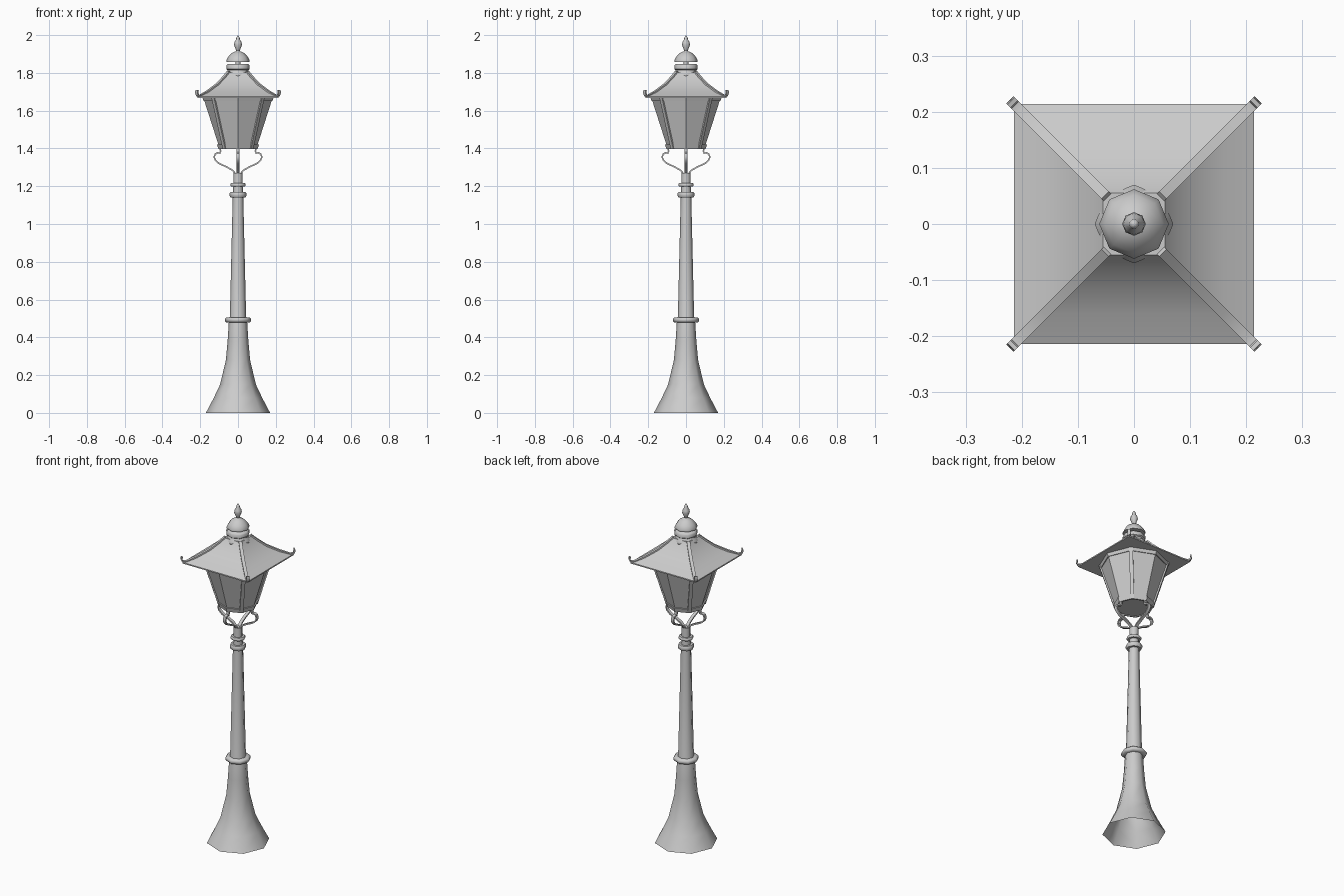
import bpy, bmesh
from math import sin, cos, pi, sqrt
from mathutils import Vector

if "Cube" in bpy.data.objects:
    bpy.data.objects.remove(bpy.data.objects["Cube"])


def finish(name, bm, angle):
    bmesh.ops.recalc_face_normals(bm, faces=bm.faces)
    me = bpy.data.meshes.new(name)
    bm.to_mesh(me)
    bm.free()
    ob = bpy.data.objects.new(name, me)
    bpy.context.collection.objects.link(ob)
    bpy.ops.object.select_all(action='DESELECT')
    ob.select_set(True)
    bpy.context.view_layer.objects.active = ob
    if angle:
        bpy.ops.object.shade_smooth_by_angle(angle=angle)
    return ob


def lathe(name, profile, sides=8, phase=0.0, angle=0.9):
    """Spin (radius, z) points into a faceted solid; radius 0 makes a point."""
    bm = bmesh.new()
    rings = []
    for r, z in profile:
        n = 1 if r == 0 else sides
        rings.append([bm.verts.new((r * cos(phase + 2 * pi * i / sides),
                                    r * sin(phase + 2 * pi * i / sides), z))
                      for i in range(n)])
    for a, b in zip(rings, rings[1:]):
        for i in range(sides):
            j = (i + 1) % sides
            quad = [a[i % len(a)], a[j % len(a)], b[j % len(b)], b[i % len(b)]]
            bm.faces.new(list(dict.fromkeys(quad)))
    return finish(name, bm, angle)


def four_strips(name, path, width, thick, phase, angle=0.7):
    """Sweep a flat bar along a (radius, z) path, repeated four times round."""
    bm = bmesh.new()
    pts = [Vector(p) for p in path]
    for k in range(4):
        a = phase + k * pi / 2
        out, side = Vector((cos(a), sin(a), 0)), Vector((-sin(a), cos(a), 0))
        rings = []
        for i, p in enumerate(pts):
            t = (pts[min(i + 1, len(pts) - 1)] - pts[max(i - 1, 0)]).normalized()
            n = out * -t.y + Vector((0, 0, t.x))
            c = out * p.x + Vector((0, 0, p.y))
            rings.append([bm.verts.new(c + side * s * width / 2 + n * u * thick / 2)
                          for s, u in ((-1, -1), (1, -1), (1, 1), (-1, 1))])
        for r, q in zip(rings, rings[1:]):
            for i in range(4):
                bm.faces.new((r[i], r[(i + 1) % 4], q[(i + 1) % 4], q[i]))
        bm.faces.new(rings[0])
        bm.faces.new(rings[-1])
    return finish(name, bm, angle)


def collar(name, r, z, h, inner):
    """Rounded ring around the post."""
    lathe(name, [(inner, z - h), (r * .9, z - h), (r, z - h * .4),
                 (r, z + h * .4), (r * .9, z + h), (inner, z + h)])


# Flared post, open underneath
lathe("post", [(.17, 0), (.128, .08), (.095, .15), (.064, .28), (.055, .38), (.048, .49),
               (.043, .51), (.028, 1.14), (.025, 1.2), (.025, 1.27), (0, 1.27)])
collar("lower_collar", .069, .492, .013, .04)
collar("upper_collar", .045, 1.155, .014, .02)
collar("top_collar", .041, 1.207, .009, .02)

# Curled brackets carrying the lantern
four_strips("brackets", [(.012, 1.265), (.03, 1.285), (.06, 1.302), (.1, 1.32), (.12, 1.338),
                         (.126, 1.355), (.12, 1.371), (.107, 1.377), (.096, 1.375),
                         (.092, 1.385), (.095, 1.402)], .018, .008, 0)

# Eight-sided lantern with frame
lathe("lantern_glass", [(0, 1.402), (.098, 1.402), (.184, 1.67)], angle=0)
lathe("lantern_base_frame", [(.095, 1.397), (.104, 1.397), (.112, 1.422),
                             (.1, 1.422), (.095, 1.397)], angle=0)
lathe("lantern_top_frame", [(.176, 1.65), (.182, 1.65), (.189, 1.67), (.18, 1.67)], angle=0)
four_strips("lantern_corner_bars", [(.102, 1.4), (.185, 1.668)], .02, .008, pi / 4, 0)

# Square concave roof with hip bars ending in upturned tips
q = sqrt(2)
lathe("roof", [(0, 1.668), (.214 * q, 1.668), (.214 * q, 1.675), (.16 * q, 1.701),
               (.11 * q, 1.738), (.072 * q, 1.778), (.055 * q, 1.803), (0, 1.803)],
      sides=4, phase=pi / 4, angle=.5)
four_strips("roof_hip_bars", [(.07, 1.808), (.102, 1.78), (.155, 1.74), (.226, 1.703), (.285, 1.678),
                              (.302, 1.68), (.309, 1.694), (.306, 1.708)], .018, .008, pi / 4)

# Stacked vent, cap and finial
lathe("vent_rings", [(.06, 1.775), (.07, 1.783), (.07, 1.795), (.055, 1.806), (.055, 1.815),
                     (.062, 1.82), (.062, 1.838), (.055, 1.846), (0, 1.846)])
lathe("vent_neck", [(.012, 1.84), (.012, 1.87)])
lathe("cap", [(0, 1.862), (.062, 1.858), (.062, 1.866), (.052, 1.885), (.035, 1.903),
              (.022, 1.91), (.01, 1.915), (.008, 1.922)])
lathe("finial", [(.008, 1.915), (.012, 1.925), (.021, 1.947), (.019, 1.962), (.01, 1.978),
                 (.009, 1.988), (0, 2.0)])
